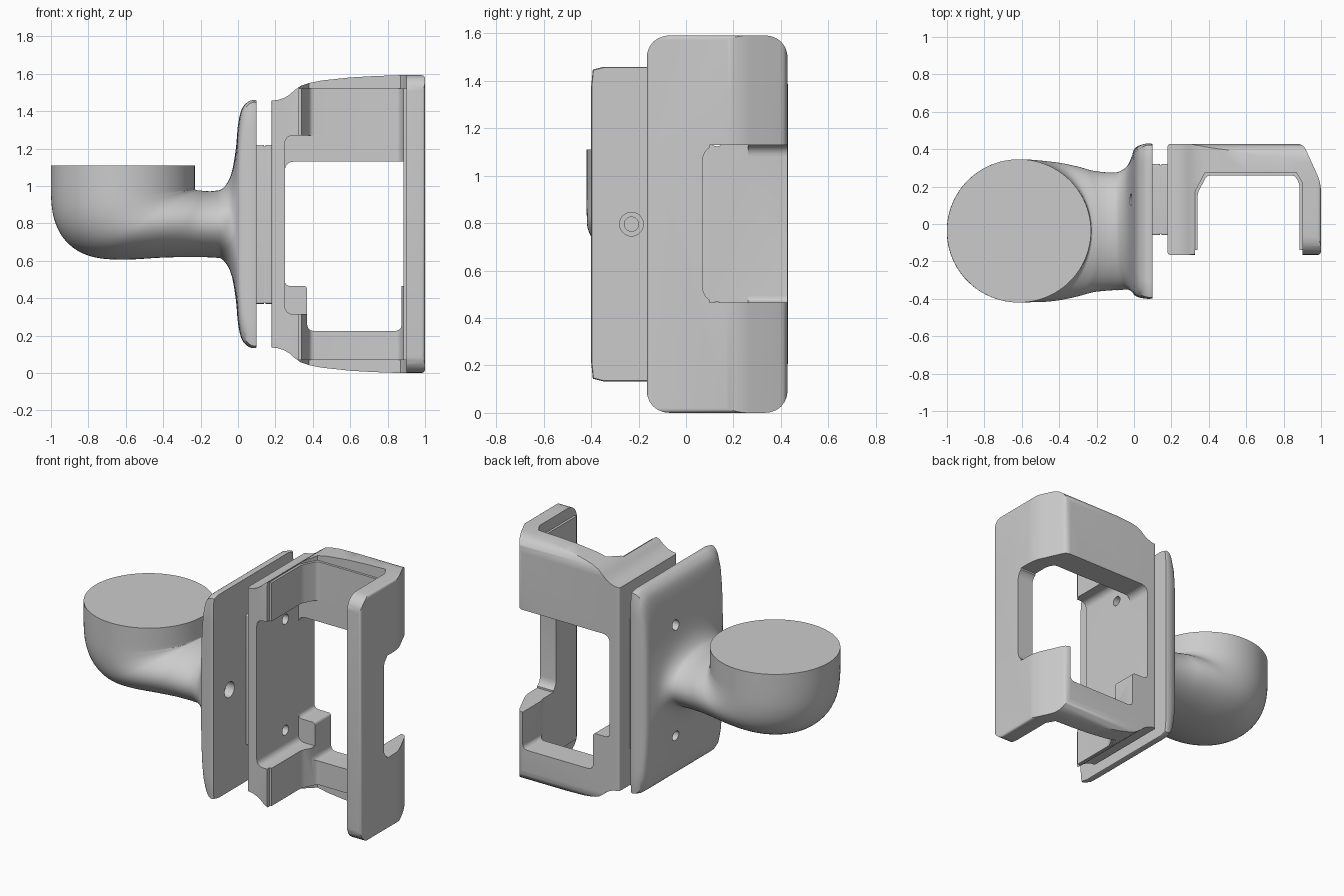
import bpy, bmesh
from math import cos, sin, pi
from mathutils import Vector

if "Cube" in bpy.data.objects:
    bpy.data.objects.remove(bpy.data.objects["Cube"])

MID = 0.796  # height of the symmetry plane


def make_object(name, verts, faces):
    mesh = bpy.data.meshes.new(name)
    mesh.from_pydata(verts, [], faces)
    bm = bmesh.new()
    bm.from_mesh(mesh)
    bmesh.ops.recalc_face_normals(bm, faces=bm.faces)
    bm.to_mesh(mesh)
    bm.free()
    obj = bpy.data.objects.new(name, mesh)
    bpy.context.collection.objects.link(obj)
    return obj


def fillet(points, steps=6):
    """Round each (a, b, radius) corner of a polygon."""
    out = []
    for i, p in enumerate(points):
        c = Vector(p[:2])
        r = p[2] if len(p) > 2 else 0
        if not r:
            out.append(c)
            continue
        a = c + (Vector(points[i - 1][:2]) - c).normalized() * r
        b = c + (Vector(points[(i + 1) % len(points)][:2]) - c).normalized() * r
        for k in range(steps + 1):
            t = k / steps
            w = 2 * t * (1 - t) * 0.83
            s = (1 - t) ** 2 + t * t + w
            out.append((a * (1 - t) ** 2 + c * w + b * t * t) / s)
    return out


def prism(name, points, axis, lo, hi):
    """Extrude a filleted polygon along one axis."""
    pts = fillet(points)
    n = len(pts)
    verts = []
    for h in (lo, hi):
        for a, b in pts:
            verts.append({'x': (h, a, b), 'y': (a, h, b), 'z': (a, b, h)}[axis])
    faces = [list(range(n)), list(range(n, 2 * n))]
    faces += [(i, (i + 1) % n, n + (i + 1) % n, n + i) for i in range(n)]
    return make_object(name, verts, faces)


def rect(a0, a1, b0, b1, r=0):
    return [(a0, b0, r), (a1, b0, r), (a1, b1, r), (a0, b1, r)]


def rod(y, z, r, lo, hi):
    circle = [(y + r * cos(k * pi / 16), z + r * sin(k * pi / 16)) for k in range(32)]
    return prism("cutter", circle, 'x', lo, hi)


def combine(obj, tool, op='DIFFERENCE'):
    mod = obj.modifiers.new("bool", 'BOOLEAN')
    mod.object, mod.operation, mod.solver = tool, op, 'EXACT'
    bpy.context.view_layer.objects.active = obj
    bpy.ops.object.modifier_apply(modifier=mod.name)
    bpy.data.objects.remove(tool)


def smooth(obj):
    bpy.ops.object.select_all(action='DESELECT')
    obj.select_set(True)
    bpy.context.view_layer.objects.active = obj
    bpy.ops.object.shade_smooth_by_angle(angle=0.6)


# Cup, elbow, neck and flange: one loft.
# Each section: outer point x z, inner point x z, half width, centre y, squareness
sections = [
    (-1, 1.11, -.23, 1.11, .383, -.037, 2),
    (-1, .95, -.23, .99, .383, -.037, 2),
    (-.985, .83, -.228, .982, .383, -.037, 2),
    (-.94, .73, -.225, .979, .382, -.037, 2),
    (-.86, .655, -.22, .977, .38, -.038, 2),
    (-.75, .615, -.21, .976, .376, -.04, 2),
    (-.6, .606, -.20, .975, .366, -.04, 2),
    (-.42, .616, -.19, .974, .347, -.04, 2),
    (-.27, .62, -.17, .972, .325, -.04, 2),
    (-.13, .617, -.13, .973, .315, -.04, 2),
]
for x, hz, hy, cy, n in [
    (-.08, .192, .317, -.037, 2), (-.037, .265, .33, -.02, 2.3),
    (-.012, .40, .362, 0, 3.5), (0, .53, .388, .01, 6),
    (.02, .615, .403, .013, 12), (.055, .655, .413, .015, 25),
    (.085, .663, .415, .015, 40), (.1, .66, .412, .015, 40)]:
    sections.append((x, MID - hz, x, MID + hz, hy, cy, n))


def spline(rows, steps):
    """Catmull-Rom through the section rows."""
    out = []
    for i in range(len(rows) - 1):
        p = [rows[max(0, min(len(rows) - 1, i + d))] for d in (-1, 0, 1, 2)]
        for k in range(steps):
            t = k / steps
            out.append([b + .5 * t * (c - a + t * (2 * a - 5 * b + 4 * c - d
                        + t * (3 * (b - c) + d - a))) for a, b, c, d in zip(*p)])
    return out + [list(rows[-1])]


N = 96
rings = spline(sections, 4)
verts, faces = [], []
for px, pz, qx, qz, w, cy, n in rings:
    for k in range(N):
        c, s = cos(2 * pi * k / N), sin(2 * pi * k / N)
        r = (abs(c) ** n + abs(s) ** n) ** (-1 / n)
        u = (1 + r * c) / 2
        verts.append((px + (qx - px) * u, cy + w * r * s, pz + (qz - pz) * u))
for j in range(len(rings) - 1):
    for k in range(N):
        m = (k + 1) % N
        faces.append((j * N + k, j * N + m, (j + 1) * N + m, (j + 1) * N + k))
faces += [list(range(N)), list(range(len(verts) - N, len(verts)))]
arm = make_object("cup_arm_with_flange", verts, faces)
combine(arm, rod(-.23, MID, .05, .04, .2))
combine(arm, rod(-.23, MID, .03, -.08, .1))

# Two thin joint plates with a seam between them
plates = [prism("joint_plate_" + side, rect(-.06, .32, .37, 1.22, .01), 'x', lo, hi)
          for side, lo, hi in (("left", .1, .139), ("right", .147, .18))]
seam = prism("joint_seam", rect(-.052, .312, .378, 1.212), 'x', .137, .149)

# Clamp frame: C profile trimmed by its front and side outlines
frame = prism("clamp_frame", [
    (.18, -.165, .015), (.34, -.165, .01), (.34, .165, .02), (.39, .26, .02),
    (.86, .26, .02), (.885, .215, .02), (.885, -.165, .01), (1, -.165, .02),
    (1, .22, .05), (.905, .428, .03), (.18, .428, .015)], 'z', -.05, 1.65)
upper = [(.17, 1.455), (.215, 1.46), (.245, 1.47), (.275, 1.487), (.30, 1.51), (.335, 1.535),
         (.38, 1.55), (.45, 1.564), (.6, 1.58), (.72, 1.587), (.86, 1.592), (1.0, 1.592, .02)]
lower = [(p[0], 2 * MID - p[1]) + tuple(p[2:]) for p in reversed(upper)]
combine(frame, prism("cutter", upper + lower, 'y', -.5, .7), 'INTERSECT')
combine(frame, prism("cutter", rect(-.166, .429, 0, 1.592, .1), 'x', 0, 1.2), 'INTERSECT')

# Wider channel at both ends and at the front lip
channel = [(.325, -.3), (.325, .17), (.38, .275), (.868, .275), (.9, .22), (.9, -.3)]
combine(frame, prism("cutter", channel, 'z', 1.52, 1.7))
combine(frame, prism("cutter", channel, 'z', -.1, .07))
combine(frame, prism("cutter", rect(.325, .9, -.3, -.14), 'z', .05, 1.54))

# Recess in the left wall, window in the back wall, notch in the right wall
combine(frame, prism("cutter", rect(.25, .6, .315, 1.27, .045), 'y', -.5, .262))
combine(frame, prism("cutter", [
    (.25, .465, .03), (.37, .465, .02), (.37, .225, .035), (.875, .225, .035),
    (.875, .465), (1.1, .465), (1.1, 1.13), (.25, 1.13, .05)], 'y', .1, .6))
combine(frame, prism("cutter", rect(.07, .6, .465, 1.13, .07), 'x', .8, 1.1))

# Screw holes through flange, plates and clamp wall
for part in [arm, frame, seam] + plates:
    for z in (MID - .36, MID + .36):
        combine(part, rod(.13, z, .032, -.3, .3))
    smooth(part)
